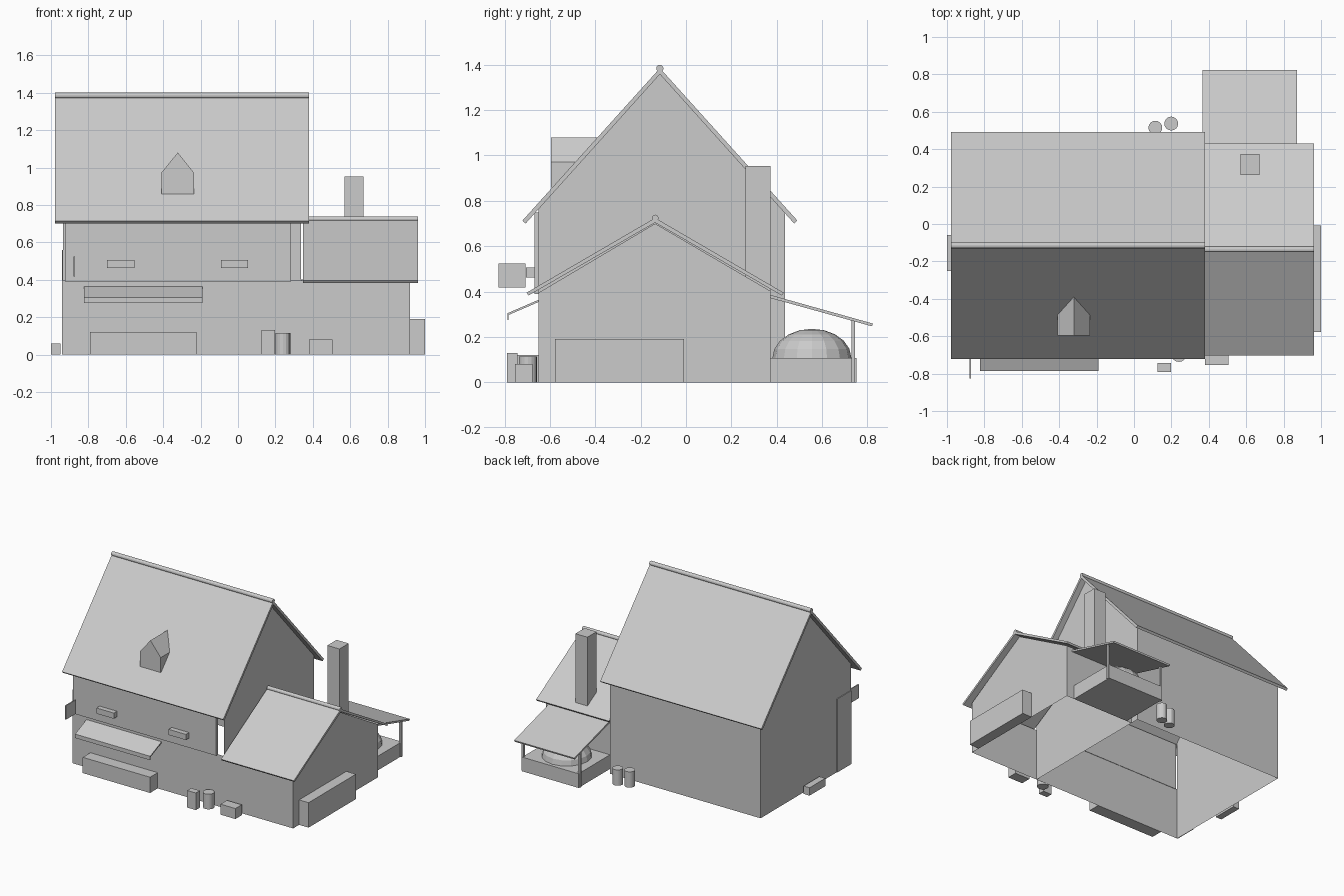
import bpy, bmesh, math

if "Cube" in bpy.data.objects:
    bpy.data.objects.remove(bpy.data.objects["Cube"])

mat = bpy.data.materials.new("plain_grey")
mat.diffuse_color = (0.6, 0.6, 0.6, 1)
mat.use_nodes = True
mat.node_tree.nodes["Principled BSDF"].inputs["Base Color"].default_value = mat.diffuse_color


def finish(name, bm, recalc=True):
    if recalc:
        bmesh.ops.recalc_face_normals(bm, faces=bm.faces)
    me = bpy.data.meshes.new(name)
    bm.to_mesh(me)
    bm.free()
    me.materials.append(mat)
    ob = bpy.data.objects.new(name, me)
    bpy.context.collection.objects.link(ob)
    return ob


def prism(name, x0, x1, profile):
    """Extrude a (y, z) profile along x."""
    bm = bmesh.new()
    a = [bm.verts.new((x0, y, z)) for y, z in profile]
    b = [bm.verts.new((x1, y, z)) for y, z in profile]
    n = len(profile)
    bm.faces.new(a)
    bm.faces.new(b)
    for i in range(n):
        j = (i + 1) % n
        bm.faces.new((a[i], a[j], b[j], b[i]))
    return finish(name, bm)


def box(name, x0, x1, y0, y1, z0, z1):
    return prism(name, x0, x1, [(y0, z0), (y1, z0), (y1, z1), (y0, z1)])


def sheets(name, polys):
    """Open shell made of single wall faces."""
    bm = bmesh.new()
    for p in polys:
        bm.faces.new([bm.verts.new(v) for v in p])
    return finish(name, bm, False)


def cylinder(name, x, y, z0, z1, r, sides=16):
    bm = bmesh.new()
    bmesh.ops.create_cone(bm, cap_ends=True, segments=sides, radius1=r, radius2=r, depth=z1 - z0)
    bmesh.ops.translate(bm, verts=bm.verts, vec=(x, y, (z0 + z1) / 2))
    return finish(name, bm)


def ridge_cap(name, x0, x1, y, z, r):
    ob = cylinder(name, 0, 0, x0, x1, r, 12)
    ob.rotation_euler = (0, math.pi / 2, 0)
    ob.location = (0, y, z)


def gable_roof(name, x0, x1, ridge, eave_z, half, lift, dy, dz):
    y, z = ridge
    prism(name, x0, x1, [(y - half, eave_z), (y, z), (y + half, eave_z),
                         (y + half - dy, eave_z - dz), (y, z - lift),
                         (y - half + dy, eave_z - dz)])


# Main house walls: open underneath, gap at the right end of the upper front
L, M, R = -0.935, 0.336, 0.92
F, B = -0.65, 0.437
gable = [(F, 0), (B, 0), (B, 0.747), (-0.115, 1.36), (F, 0.768)]
sheets("main_walls", [
    [(L, y, z) for y, z in reversed(gable)],
    [(M, y, z) for y, z in gable],
    [(M, B, 0), (L, B, 0), (L, B, 0.747), (M, B, 0.747)],
    [(L, F, 0), (M, F, 0), (M, F, 0.395), (L, F, 0.395)],
])
box("upper_front_wall", -0.925, 0.283, -0.667, -0.647, 0.39, 0.748)
gable_roof("main_roof", -0.979, 0.38, (-0.115, 1.385), 0.713, 0.606, 0.027, 0.014, 0.013)
ridge_cap("main_ridge", -0.979, 0.38, -0.115, 1.384, 0.016)

# Side annex walls and roof
AB = 0.373
side = [(F, 0), (AB, 0), (AB, 0.402), (-0.136, 0.70), (F, 0.395)]
sheets("annex_walls", [
    [(R, y, z) for y, z in side],
    [(M, F, 0), (R, F, 0), (R, F, 0.395), (M, F, 0.395)],
    [(R, AB, 0), (M, AB, 0), (M, AB, 0.402), (R, AB, 0.402)],
])
gable_roof("annex_roof", 0.348, 0.963, (-0.136, 0.725), 0.395, 0.567, 0.021, 0.009, 0.012)
ridge_cap("annex_ridge", 0.348, 0.963, -0.136, 0.724, 0.015)
box("chimney", 0.57, 0.672, 0.262, 0.373, 0.40, 0.953)

# Dormer, its back edge follows the roof slope
bm = bmesh.new()
shape = [(-0.41, 0.858), (-0.235, 0.858), (-0.235, 0.972), (-0.322, 1.08), (-0.41, 0.972)]
front = [bm.verts.new((x, -0.595, z)) for x, z in shape]
back = [bm.verts.new((x, -0.105 - (1.385 - z) / 1.109, z)) for x, z in shape]
bm.faces.new(front)
bm.faces.new(back)
for i in range(5):
    j = (i + 1) % 5
    bm.faces.new((front[i], front[j], back[j], back[i]))
finish("dormer", bm)

# Front details
for i, x in enumerate((-0.70, -0.092)):
    box(f"window_box_{i + 1}", x, x + 0.146, -0.705, -0.667, 0.463, 0.506)
box("hanging_sign", -0.879, -0.871, -0.826, -0.707, 0.418, 0.524)
prism("awning", -0.823, -0.19, [(F, 0.364), (-0.786, 0.305), (-0.786, 0.275),
                                (-0.782, 0.275), (-0.782, 0.297), (F, 0.354)])
box("counter", -0.79, -0.222, -0.742, F, 0, 0.12)
box("front_bin", 0.125, 0.197, -0.79, -0.742, 0, 0.13)
cylinder("front_barrel", 0.24, -0.697, 0, 0.115, 0.04)
box("front_crate", 0.38, 0.505, -0.753, -0.676, 0, 0.08)

# Side details
box("side_planter", R, 1.0, -0.578, -0.008, 0, 0.19)
box("side_step", -1.0, -0.95, -0.25, -0.06, 0, 0.06)
box("side_door", -0.94, L, F, -0.48, 0, 0.56)

# Outdoor oven with shelter
box("oven_base", 0.38, 0.855, 0.373, 0.752, 0, 0.108)
bm = bmesh.new()
bmesh.ops.create_uvsphere(bm, u_segments=16, v_segments=10, radius=1)
bmesh.ops.delete(bm, geom=[v for v in bm.verts if v.co.z < -0.01], context='VERTS')
for v in bm.verts:
    v.co = (0.617 + v.co.x * 0.174, 0.555 + v.co.y * 0.174, 0.108 + v.co.z * 0.128)
finish("oven_dome", bm)
prism("oven_shelter_roof", 0.365, 0.872, [(0.37, 0.386), (0.824, 0.259), (0.82, 0.247), (0.37, 0.372)])
for i, x in enumerate((0.38, 0.855)):
    box(f"shelter_post_{i + 1}", x - 0.008, x + 0.008, 0.73, 0.746, 0, 0.275)

# Barrels behind the house
for i, (x, y) in enumerate(((0.114, 0.515), (0.199, 0.537))):
    cylinder(f"back_barrel_{i + 1}", x, y, 0, 0.12, 0.037)
